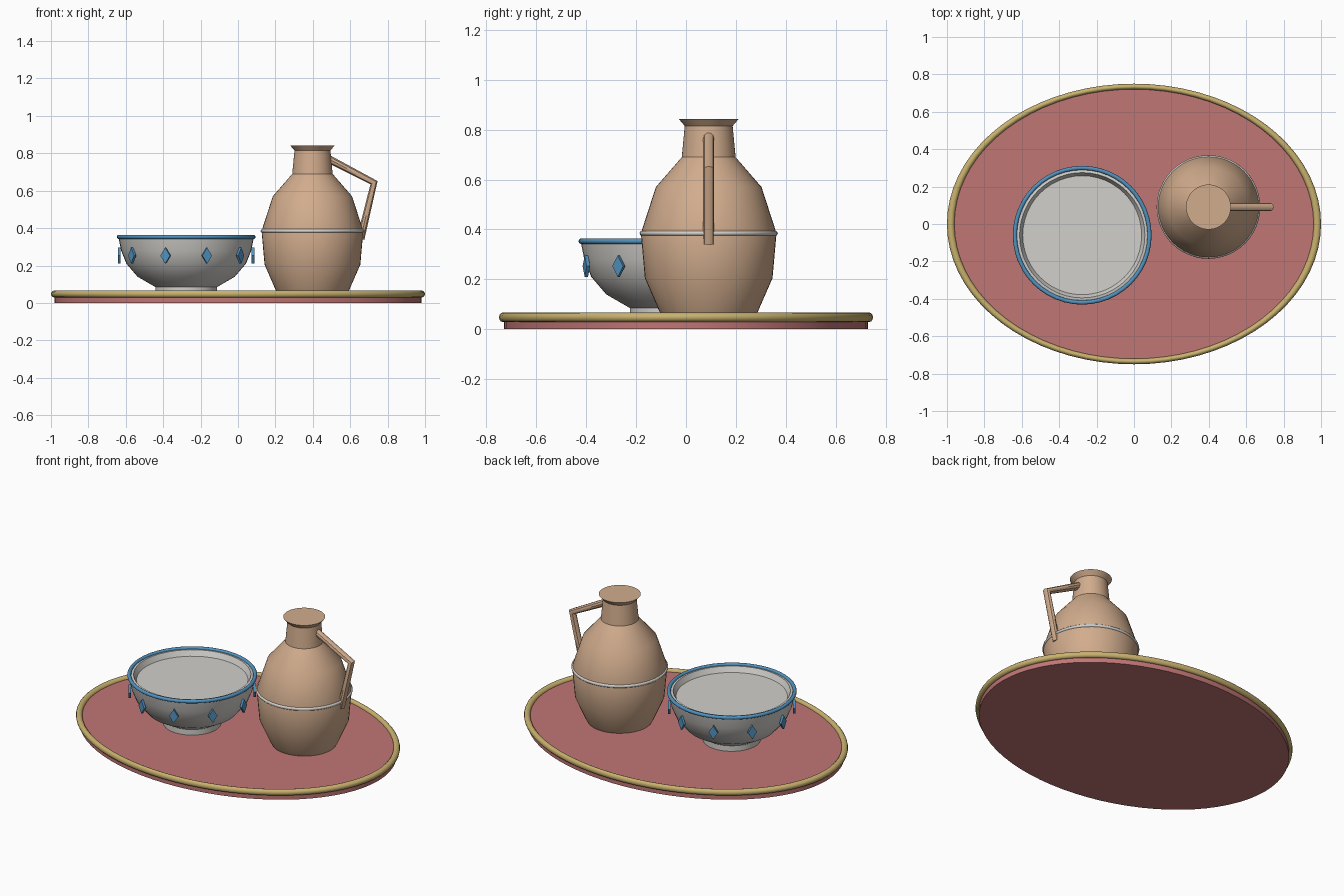
import bpy, math

if "Cube" in bpy.data.objects:
    bpy.data.objects.remove(bpy.data.objects["Cube"])

def mat(name, rgb):
    # sRGB 0-255 to linear
    lin = [((c / 255 + 0.055) / 1.055) ** 2.4 for c in rgb]
    m = bpy.data.materials.new(name)
    m.diffuse_color = (*lin, 1)
    m.use_nodes = True
    m.node_tree.nodes["Principled BSDF"].inputs["Base Color"].default_value = m.diffuse_color
    return m

ROSE = mat("rose", (192, 118, 117))
GOLD = mat("gold", (201, 178, 110))
CLAY = mat("clay", (209, 172, 141))
CREAM = mat("off_white", (210, 208, 203))
BLUE = mat("blue", (82, 146, 190))

def finish(ob, name, material, smooth=True):
    ob.name = name
    ob.data.materials.clear()
    ob.data.materials.append(material)
    if smooth:
        bpy.ops.object.select_all(action='DESELECT')
        ob.select_set(True)
        bpy.context.view_layer.objects.active = ob
        bpy.ops.object.shade_smooth_by_angle(angle=math.radians(35))
    return ob

def lathe(name, profile, loc, material, n=48):
    # revolve (radius, height) points, capping both ends
    verts = [(r * math.cos(2 * math.pi * i / n), r * math.sin(2 * math.pi * i / n), z)
             for r, z in profile for i in range(n)]
    faces = [(k * n + i, k * n + (i + 1) % n, (k + 1) * n + (i + 1) % n, (k + 1) * n + i)
             for k in range(len(profile) - 1) for i in range(n)]
    faces.append(tuple(reversed(range(n))))
    faces.append(tuple(range(len(verts) - n, len(verts))))
    me = bpy.data.meshes.new(name)
    me.from_pydata(verts, [], faces)
    ob = bpy.data.objects.new(name, me)
    ob.location = loc
    bpy.context.collection.objects.link(ob)
    return finish(ob, name, material)

def ring(name, major, minor, loc, material, scale=(1, 1, 1), n=48):
    bpy.ops.mesh.primitive_torus_add(major_radius=major, minor_radius=minor, location=loc,
                                     major_segments=n, minor_segments=12)
    ob = bpy.context.object
    ob.scale = scale
    return finish(ob, name, material)

# Oval tray and its rim
tray = lathe("tray", [(0.98, 0), (0.98, 0.05)], (0, 0, 0), ROSE, 72)
tray.scale.y = 0.745
ring("tray_rim", 0.98, 0.02, (0, 0, 0.048), GOLD, (1, 0.75, 0.95), 72)

# Bowl with shallow filled inside
BX, BY = -0.277, -0.06
lathe("bowl", [(0.165, 0.05), (0.165, 0.085), (0.26, 0.14), (0.32, 0.21), (0.348, 0.28),
               (0.362, 0.35), (0.335, 0.355), (0.318, 0.322)], (BX, BY, 0), CREAM)
ring("bowl_rim", 0.36, 0.011, (BX, BY, 0.353), BLUE)

# Diamond ornaments around the bowl
for i in range(10):
    a = i * math.pi / 5
    bpy.ops.mesh.primitive_cylinder_add(vertices=4, radius=1, depth=1,
        location=(BX + 0.357 * math.cos(a), BY + 0.357 * math.sin(a), 0.253),
        rotation=(0, math.pi / 2, a))
    ob = bpy.context.object
    ob.scale = (0.043, 0.027, 0.014)
    finish(ob, f"bowl_diamond_{i + 1}", BLUE, False)

# Jug body and band
JX, JY = 0.398, 0.091
lathe("jug", [(0.185, 0.05), (0.197, 0.07), (0.256, 0.205), (0.272, 0.385), (0.212, 0.57),
              (0.108, 0.69), (0.096, 0.815), (0.12, 0.843)], (JX, JY, 0), CLAY)
ring("jug_band", 0.267, 0.01, (JX, JY, 0.385), CREAM)

# Bent jug handle
cu = bpy.data.curves.new("jug_handle", 'CURVE')
cu.dimensions = '3D'
cu.bevel_depth = 0.022
cu.bevel_resolution = 3
cu.use_fill_caps = True
sp = cu.splines.new('POLY')
path = [(0.48, 0.772), (0.727, 0.643), (0.655, 0.342)]
sp.points.add(len(path) - 1)
for p, (x, z) in zip(sp.points, path):
    p.co = (x, JY, z, 1)
ob = bpy.data.objects.new("jug_handle", cu)
bpy.context.collection.objects.link(ob)
bpy.ops.object.select_all(action='DESELECT')
ob.select_set(True)
bpy.context.view_layer.objects.active = ob
bpy.ops.object.convert(target='MESH')
finish(bpy.context.object, "jug_handle", CLAY)
